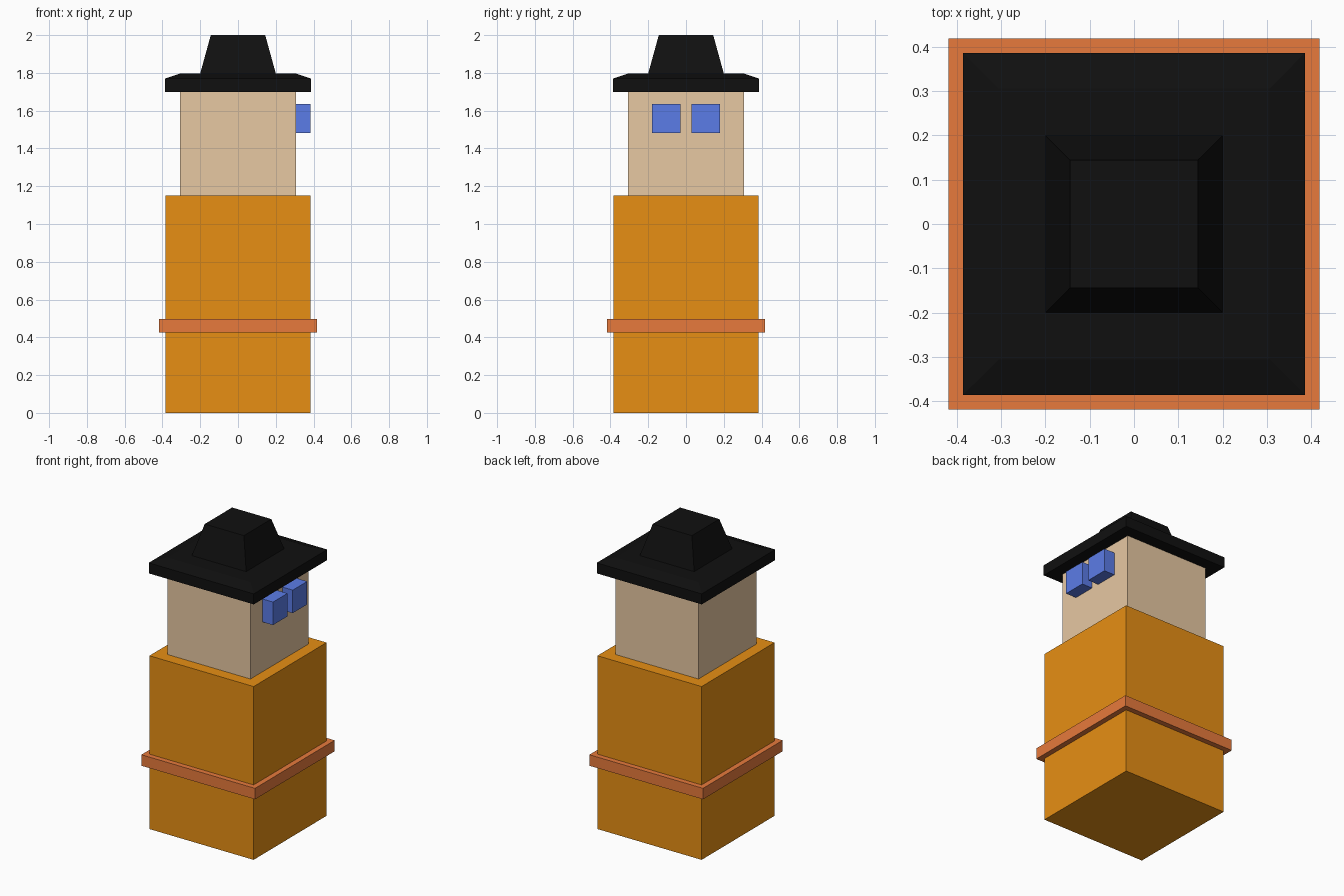
import bpy, bmesh

if "Cube" in bpy.data.objects:
    bpy.data.objects.remove(bpy.data.objects["Cube"])


def material(name, rgb):
    mat = bpy.data.materials.new(name)
    mat.diffuse_color = (*rgb, 1.0)
    mat.use_nodes = True
    mat.node_tree.nodes["Principled BSDF"].inputs["Base Color"].default_value = mat.diffuse_color
    return mat


def square_stack(name, profile, mat, centre=(0, 0)):
    """Closed solid lofted through rectangles given as (half x, half y, z)."""
    bm = bmesh.new()
    cx, cy = centre
    rings = [[bm.verts.new((cx + sx * hx, cy + sy * hy, z))
              for sx, sy in ((-1, -1), (1, -1), (1, 1), (-1, 1))]
             for hx, hy, z in profile]
    bm.faces.new(rings[0][::-1])
    bm.faces.new(rings[-1])
    for low, high in zip(rings, rings[1:]):
        for i in range(4):
            j = (i + 1) % 4
            bm.faces.new((low[i], low[j], high[j], high[i]))
    mesh = bpy.data.meshes.new(name)
    bm.to_mesh(mesh)
    bm.free()
    mesh.materials.append(mat)
    obj = bpy.data.objects.new(name, mesh)
    bpy.context.collection.objects.link(obj)
    return obj


def box(name, hx, hy, z0, z1, mat, centre=(0, 0)):
    return square_stack(name, [(hx, hy, z0), (hx, hy, z1)], mat, centre)


orange = material("orange", (0.8, 0.275, 0.007))
rust = material("rust", (0.8, 0.195, 0.045))
tan = material("tan", (0.8, 0.578, 0.361))
blue = material("blue", (0.105, 0.202, 0.8))
black = material("black", (0.005, 0.005, 0.005))

# Body, belt and head
box("body", 0.383, 0.383, 0.0, 1.152, orange)
box("belt", 0.418, 0.418, 0.425, 0.498, rust)
box("head", 0.306, 0.306, 1.152, 1.70, tan)

# Eyes on the +x side of the head
for side, label in ((-1, "front"), (1, "back")):
    box("eye_" + label, 0.045, 0.076, 1.483, 1.636, blue, (0.338, side * 0.104))

# Hat: brim with chamfered top edge, then tapered crown
square_stack("hat", [(h, h, z) for h, z in (
    (0.386, 1.70), (0.386, 1.77), (0.306, 1.797),
    (0.20, 1.797), (0.144, 2.0))], black)
